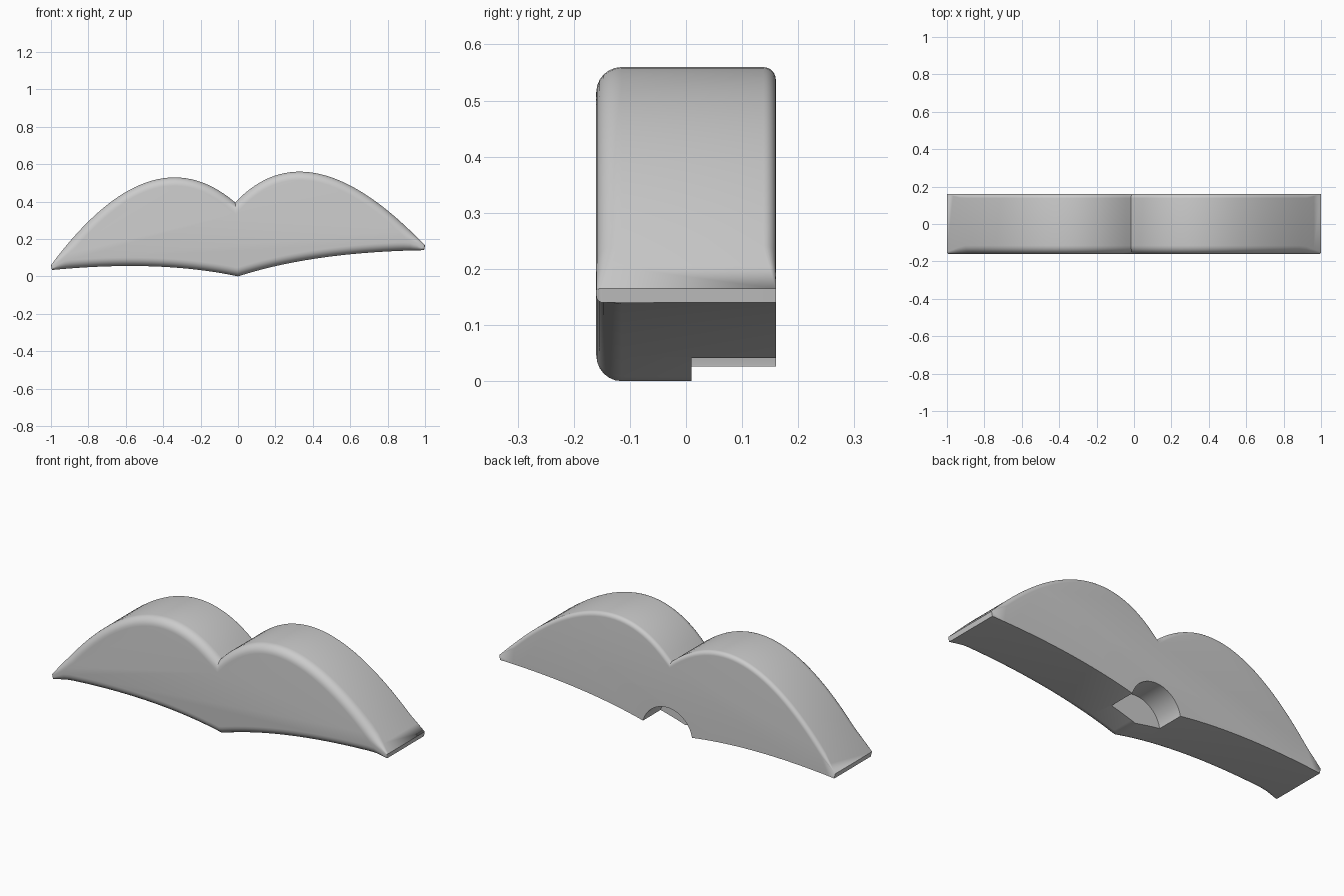
import bpy, bmesh, math
from mathutils import Vector

cube = bpy.data.objects.get("Cube")
if cube:
    bpy.data.objects.remove(cube, do_unlink=True)

HALF_DEPTH = 0.16
FRONT_RADIUS, BACK_RADIUS = 0.045, 0.022
SEGMENTS, ROUND_STEPS = 32, 6


def arc(start, control, end):
    """Quadratic curve samples, without the last point."""
    a, b, c = Vector(start), Vector(control), Vector(end)
    ts = [i / SEGMENTS for i in range(SEGMENTS)]
    return [a * (1 - t) ** 2 + b * 2 * t * (1 - t) + c * t * t for t in ts]


# Outline in x, z: two top lobes, then the two shallow underside curves
cusp, keel = (-0.015, 0.395), (0, 0)
left_tip, right_tip = (-1, 0.06), (1, 0.165)
left_foot, right_foot = (-0.995, 0.034), (0.995, 0.14)
top = arc(left_tip, (-0.465, 0.78), cusp) + arc(cusp, (0.38, 0.815), right_tip)
top.append(Vector(right_tip))
bottom = arc(right_foot, (0.4, 0.13), keel) + arc(keel, (-0.42, 0.09), left_foot)
bottom.append(Vector(left_foot))
outline = top + bottom
count = len(outline)


def inward(i):
    """Mitred inward direction at an outline point."""
    p = outline[i]
    d1 = (p - outline[i - 1]).normalized()
    d2 = (outline[(i + 1) % count] - p).normalized()
    n1, n2 = Vector((d1.y, -d1.x)), Vector((d2.y, -d2.x))
    return (n1 + n2) / (1 + n1.dot(n2))


inset = [inward(i) for i in range(count)]


def front_radius(i):
    return min(FRONT_RADIUS, 0.01 + 0.4 * (1 - abs(outline[i].x)))


def back_radius(i):
    if i >= len(top):
        return 0
    return min(BACK_RADIUS, 0.3 * (1 - abs(outline[i].x)))


# Body: rings of the outline, rounded at the front and along the back top
bm = bmesh.new()


def ring(radius, side, angle):
    verts = []
    for i, p in enumerate(outline):
        r = radius(i)
        q = p + inset[i] * r * (1 - math.cos(angle))
        y = side * (HALF_DEPTH - r * (1 - math.sin(angle)))
        verts.append(bm.verts.new((q.x, y, q.y)))
    return verts


angles = [math.pi / 2 * k / ROUND_STEPS for k in range(ROUND_STEPS + 1)]
rings = [ring(front_radius, -1, a) for a in reversed(angles)]
rings += [ring(back_radius, 1, a) for a in angles]
for a, b in zip(rings, rings[1:]):
    for i in range(count):
        j = (i + 1) % count
        bm.faces.new((a[i], a[j], b[j], b[i]))
bm.faces.new(rings[0])
bm.faces.new(rings[-1])
bmesh.ops.remove_doubles(bm, verts=bm.verts, dist=0.00005)
bmesh.ops.recalc_face_normals(bm, faces=bm.faces)
mesh = bpy.data.meshes.new("double_lobe_body")
bm.to_mesh(mesh)
bm.free()
body = bpy.data.objects.new("double_lobe_body", mesh)
bpy.context.collection.objects.link(body)

# Round recess in the underside, open at the back
bpy.ops.mesh.primitive_cylinder_add(vertices=64, radius=0.15, depth=0.4,
                                    location=(0, 0.21, 0),
                                    rotation=(math.pi / 2, 0, 0))
cutter = bpy.context.object
cutter.name = "recess_cutter"
cutter.hide_render = True
cut = body.modifiers.new("recess", "BOOLEAN")
cut.operation, cut.solver, cut.object = "DIFFERENCE", "EXACT", cutter
bpy.ops.object.select_all(action="DESELECT")
body.select_set(True)
bpy.context.view_layer.objects.active = body
bpy.ops.object.modifier_apply(modifier=cut.name)
bpy.data.objects.remove(cutter, do_unlink=True)

# Plain grey finish
grey = bpy.data.materials.new("plain_grey")
grey.use_nodes = True
colour = (0.6, 0.6, 0.6, 1)
grey.diffuse_color = colour
grey.node_tree.nodes["Principled BSDF"].inputs["Base Color"].default_value = colour
body.data.materials.clear()
body.data.materials.append(grey)
bpy.ops.object.shade_smooth_by_angle(angle=math.radians(30))
